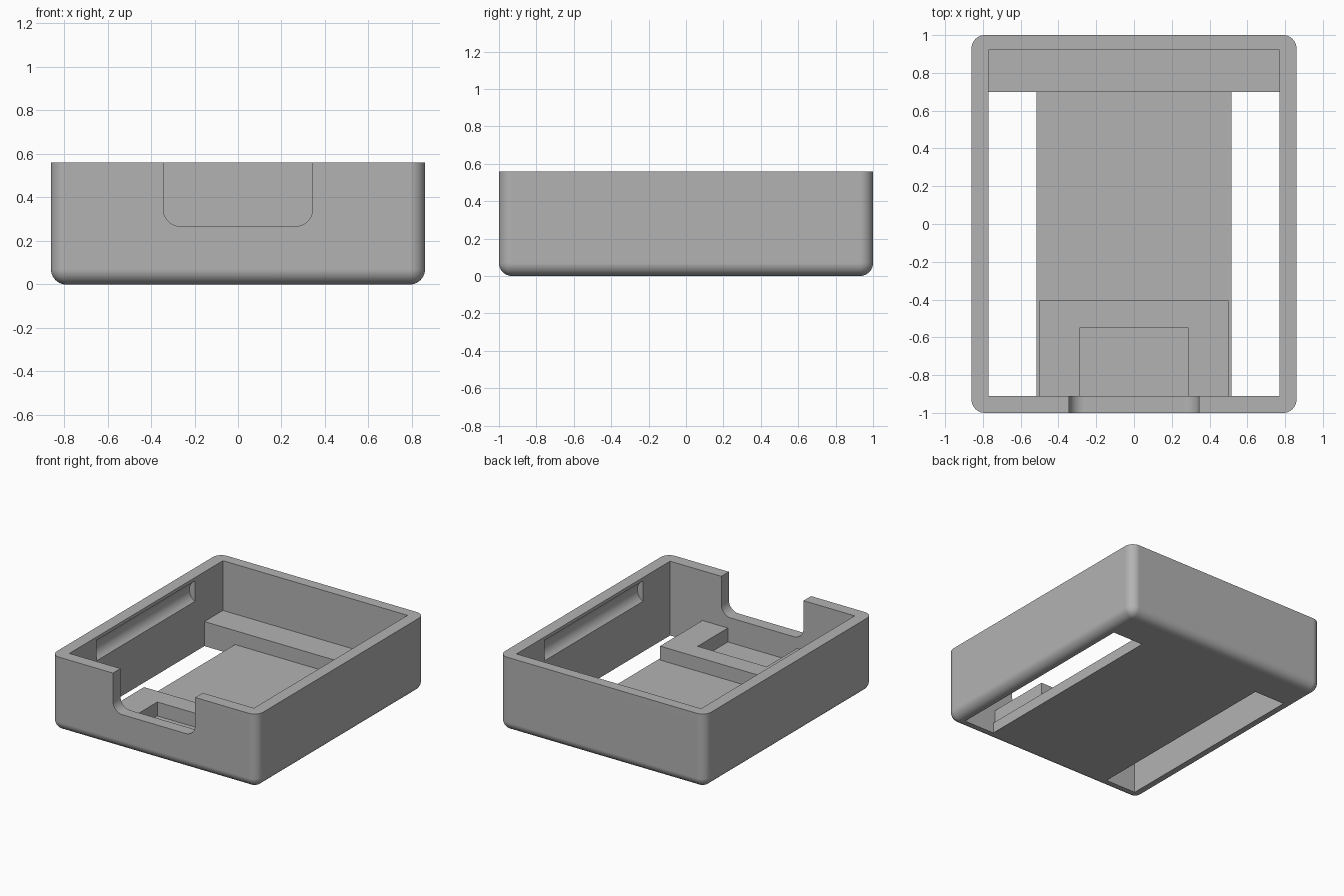
import bpy, bmesh, math
from mathutils import Matrix

cube = bpy.data.objects.get("Cube")
if cube:
    bpy.data.objects.remove(cube, do_unlink=True)

grey = bpy.data.materials.new("plain grey")
grey.use_nodes = True
GREY = (0.45, 0.45, 0.45, 1)
grey.diffuse_color = GREY
for node in grey.node_tree.nodes:
    if node.type == 'BSDF_PRINCIPLED':
        node.inputs["Base Color"].default_value = GREY

# Main sizes
HALF_X, HALF_Y, HEIGHT = 0.86, 1.0, 0.56
ROUND = 0.07
IN_X, IN_FRONT, IN_BACK = 0.77, -0.91, 0.92
FLOOR, LEDGE_Z, LEDGE_Y = 0.08, 0.185, 0.70
STRIP_X = 0.515


def finish(name, bm):
    bmesh.ops.recalc_face_normals(bm, faces=bm.faces)
    mesh = bpy.data.meshes.new(name)
    bm.to_mesh(mesh)
    bm.free()
    mesh.materials.append(grey)
    obj = bpy.data.objects.new(name, mesh)
    bpy.context.collection.objects.link(obj)
    return obj


def box_mesh(x, y, z):
    """Box given as (min, max) pairs."""
    bm = bmesh.new()
    size = [b - a for a, b in (x, y, z)]
    mid = [(a + b) / 2 for a, b in (x, y, z)]
    bmesh.ops.create_cube(bm, size=1, matrix=Matrix.Translation(mid) @ Matrix.Diagonal((*size, 1)))
    return bm


def box(name, x, y, z):
    return finish(name, box_mesh(x, y, z))


def round_edges(bm, edges, radius, segments):
    bmesh.ops.bevel(bm, geom=edges, offset=radius, offset_type='OFFSET',
                    segments=segments, profile=0.5, affect='EDGES')


def select_only(obj):
    bpy.ops.object.select_all(action='DESELECT')
    obj.select_set(True)
    bpy.context.view_layer.objects.active = obj


def cut(target, cutter):
    mod = target.modifiers.new("cut", 'BOOLEAN')
    mod.operation = 'DIFFERENCE'
    mod.solver = 'EXACT'
    mod.object = cutter
    select_only(target)
    bpy.ops.object.modifier_apply(modifier=mod.name)
    bpy.data.objects.remove(cutter, do_unlink=True)


# Outer body: rounded upright corners and bottom rim
bm = box_mesh((-HALF_X, HALF_X), (-HALF_Y, HALF_Y), (0, HEIGHT))
round_edges(bm, [e for e in bm.edges if min(v.co.z for v in e.verts) < 0.01], ROUND, 10)
tray = finish("tray", bm)

# Inside: upper cavity, then the lower cavity in front of the rear ledge
cut(tray, box("upper_cutter", (-IN_X, IN_X), (IN_FRONT, IN_BACK), (LEDGE_Z, 1)))
cut(tray, box("lower_cutter", (-IN_X, IN_X), (IN_FRONT, LEDGE_Y), (FLOOR, 0.3)))

# Long floor openings and finger grooves on both sides
for side in (-1, 1):
    xs = sorted((side * STRIP_X, side * IN_X))
    cut(tray, box("opening_cutter", xs, (IN_FRONT, LEDGE_Y), (-0.2, 0.3)))
    bm = bmesh.new()
    bmesh.ops.create_cone(bm, cap_ends=True, segments=64, radius1=0.089, radius2=0.089, depth=1.17,
                          matrix=Matrix.Translation((side * 0.726, 0, 0.458))
                          @ Matrix.Rotation(math.pi / 2, 4, 'X'))
    cut(tray, finish("groove_cutter", bm))

# Front notch with rounded lower corners
bm = box_mesh((-0.343, 0.343), (-1.2, -0.8), (0.267, 1))
round_edges(bm, [e for e in bm.edges if all(v.co.z < 0.3 for v in e.verts)
                 and abs(e.verts[0].co.x - e.verts[1].co.x) < 0.01], 0.08, 10)
cut(tray, finish("notch_cutter", bm))

# U-shaped block behind the notch, set slightly into floor and wall
block = box("front_block", (-0.5, 0.5), (IN_FRONT - 0.03, -0.405), (FLOOR - 0.03, LEDGE_Z))
cut(block, box("pocket_cutter", (-0.288, 0.288), (-1.1, -0.55), (-0.1, 0.4)))

# Shading
for obj in (tray, block):
    select_only(obj)
    bpy.ops.object.shade_smooth_by_angle(angle=math.radians(30))
    weighted = obj.modifiers.new("even_shading", 'WEIGHTED_NORMAL')
    weighted.keep_sharp = True
